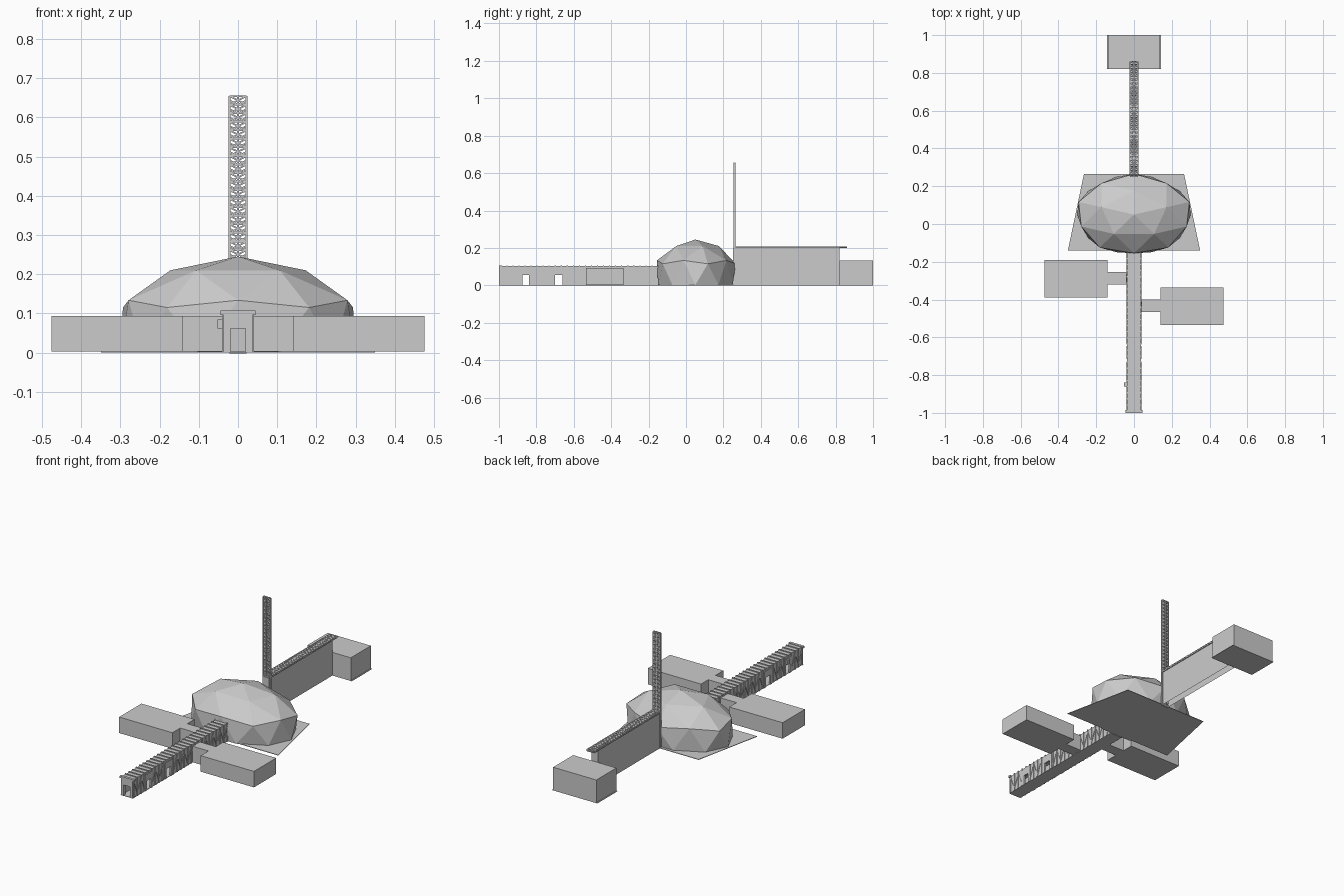
import bpy, bmesh
from math import radians
from mathutils import Vector, Matrix

if "Cube" in bpy.data.objects:
    bpy.data.objects.remove(bpy.data.objects["Cube"])


def finish(bm, name):
    me = bpy.data.meshes.new(name)
    bm.to_mesh(me)
    bm.free()
    ob = bpy.data.objects.new(name, me)
    bpy.context.collection.objects.link(ob)
    return ob


def add_box(bm, x0, x1, y0, y1, z0, z1):
    m = Matrix.Translation(((x0 + x1) / 2, (y0 + y1) / 2, (z0 + z1) / 2))
    m = m @ Matrix.Diagonal((x1 - x0, y1 - y0, z1 - z0, 1))
    return bmesh.ops.create_cube(bm, size=1, matrix=m)["verts"]


def add_bar(bm, a, b, t=0.004):
    a, b = Vector(a), Vector(b)
    d = b - a
    m = Matrix.Translation((a + b) / 2) @ d.to_track_quat('Z', 'Y').to_matrix().to_4x4()
    bmesh.ops.create_cube(bm, size=1, matrix=m @ Matrix.Diagonal((t, t, d.length, 1)))


def box(name, *dims):
    bm = bmesh.new()
    add_box(bm, *dims)
    return finish(bm, name)


def lattice(name, point, length, cells, w=0.022, depth=0.006):
    """Flat box truss; point(u, v, d) maps width, length and depth to 3D."""
    bm = bmesh.new()
    step = length / cells
    for d in (-depth / 2, depth / 2):
        for u in (-w, 0, w):
            add_bar(bm, point(u, 0, d), point(u, length, d), 0.005)
        for i in range(cells + 1):
            add_bar(bm, point(-w, i * step, d), point(w, i * step, d))
            if i < cells:
                for s in (-1, 1):
                    add_bar(bm, point(-w * s, i * step, d), point(w * s, (i + 1) * step, d))
                    add_bar(bm, point(0, i * step, d), point(w * s, (i + .5) * step, d))
    return finish(bm, name)


# Faceted dome: upper half of an icosphere with the base ring drawn in
bm = bmesh.new()
bmesh.ops.create_icosphere(bm, subdivisions=2, radius=1, matrix=Matrix.Rotation(radians(90), 4, 'Z'))
bmesh.ops.delete(bm, geom=[v for v in bm.verts if v.co.z < -0.1], context='VERTS')
for v in bm.verts:
    k = 0.87 if v.co.z < 0.1 else 1
    z = 0.002 if v.co.z < 0.1 else 0.01 + 0.235 * v.co.z
    v.co = (v.co.x * 0.345 * k, 0.05 + v.co.y * 0.241 * k, z)
bmesh.ops.holes_fill(bm, edges=[e for e in bm.edges if e.is_boundary])
finish(bm, "dome")

# Tapered ground slab under the dome
bm = bmesh.new()
for v in add_box(bm, -1, 1, -0.14, 0.265, 0, 0.003):
    v.co.x *= 0.35 if v.co.y < 0 else 0.265
finish(bm, "dome_slab")

# Side rooms and their connecting passages
for side, y0, y1, p0, p1 in ((-1, -0.39, -0.19, -0.32, -0.255), (1, -0.535, -0.335, -0.465, -0.40)):
    tag = "left" if side < 0 else "right"
    xs = sorted((0.14 * side, 0.475 * side))
    ps = sorted((0.04 * side, 0.14 * side))
    box(tag + "_room", *xs, y0, y1, 0.003, 0.094)
    box(tag + "_passage", *ps, p0, p1, 0.003, 0.094)

# Rear room with its slab
box("rear_room", -0.136, 0.136, 0.82, 1.0, 0, 0.132)
box("rear_slab", -0.142, 0.142, 0.82, 1.0, 0, 0.003)

# Tall rear passage, open underneath
bm = bmesh.new()
add_box(bm, -0.02, 0.02, 0.25, 0.82, 0, 0.203)
bm.normal_update()
bmesh.ops.delete(bm, geom=[f for f in bm.faces if f.normal.z < -0.9], context='FACES')
finish(bm, "rear_passage")

# Lattice mast and the horizontal lattice boom
lattice("mast", lambda u, v, d: (u, 0.26 + d, v), 0.654, 30)
lattice("boom", lambda u, v, d: (u, 0.255 + v, 0.206 + d), 0.605, 28)

# Entrance corridor shell: floor, roof, walls with two cross doorways
box("corridor_floor", -0.038, 0.038, -1, -0.15, 0, 0.003)
box("corridor_roof", -0.037, 0.037, -1, -0.14, 0.095, 0.103)
doors = ((-0.875, -0.84), (-0.70, -0.66))
bm = bmesh.new()
for s in (-1, 1):
    x = sorted((0.031 * s, 0.037 * s))
    for y0, y1 in ((-1, -0.875), (-0.84, -0.70), (-0.66, -0.14)):
        add_box(bm, *x, y0, y1, 0, 0.097)
    for y0, y1 in doors:
        add_box(bm, *x, y0, y1, 0.055, 0.097)
finish(bm, "corridor_walls")

# Door frames around the cross doorways
bm = bmesh.new()
for s in (-1, 1):
    x = sorted((0.035 * s, 0.041 * s))
    for y0, y1 in doors:
        add_box(bm, *x, y0 - 0.015, y0, 0, 0.092)
        add_box(bm, *x, y1, y1 + 0.015, 0, 0.092)
        add_box(bm, *x, y0, y1, 0.055, 0.092)
finish(bm, "door_frames")

# Front portal
bm = bmesh.new()
for s in (-1, 1):
    add_box(bm, *sorted((0.019 * s, 0.037 * s)), -1, -0.985, 0, 0.097)
add_box(bm, -0.037, 0.037, -1, -0.985, 0.062, 0.097)
add_box(bm, -0.045, 0.045, -1, -0.985, 0.096, 0.107)
add_box(bm, -0.052, -0.037, -0.86, -0.84, 0.062, 0.085)
finish(bm, "front_portal")

# Ribs over roof and walls, with diagonal braces between them
bm = bmesh.new()
n = 26
step = 0.84 / n
for i in range(n + 1):
    y = -0.99 + i * step
    add_box(bm, -0.04, 0.04, y - 0.003, y + 0.003, 0.102, 0.107)
    for s in (-1, 1):
        if any(a - 0.01 < y < b + 0.01 for a, b in doors):
            continue
        add_box(bm, *sorted((0.036 * s, 0.041 * s)), y - 0.003, y + 0.003, 0, 0.104)
        if i < n and not any(a - 0.01 < y + step < b + 0.01 for a, b in doors):
            z = (0.01, 0.095) if i % 2 else (0.095, 0.01)
            add_bar(bm, (0.038 * s, y, z[0]), (0.038 * s, y + step, z[1]), 0.003)
finish(bm, "corridor_ribs")
